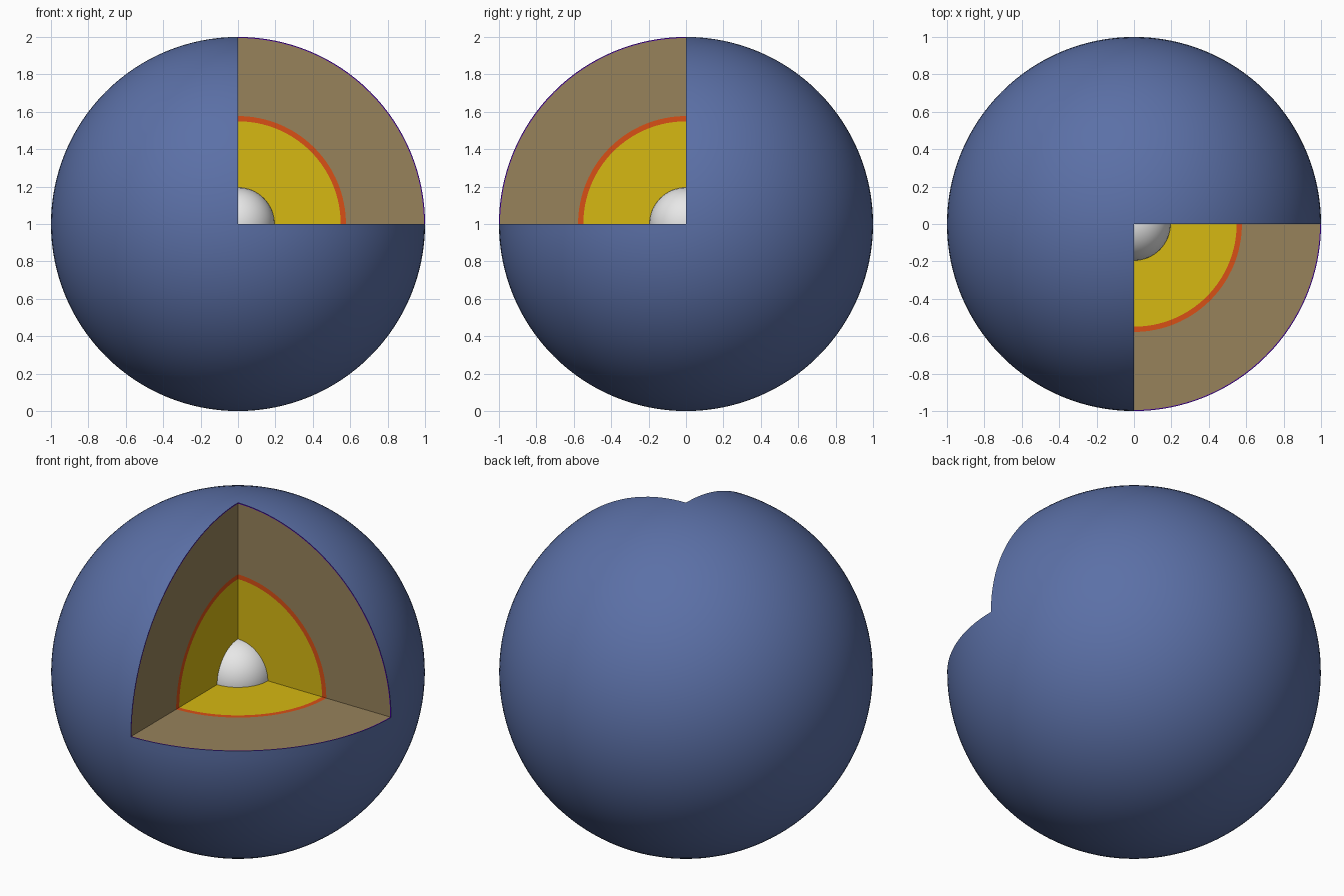
import bpy, bmesh, math
from mathutils import Matrix

if "Cube" in bpy.data.objects:
    bpy.data.objects.remove(bpy.data.objects["Cube"])

CENTRE = (0, 0, 1)


def material(name, rgb):
    m = bpy.data.materials.new(name)
    m.diffuse_color = (*rgb, 1)
    m.use_nodes = True
    m.node_tree.nodes["Principled BSDF"].inputs["Base Color"].default_value = m.diffuse_color
    return m


blue = material("ocean blue", (0.105, 0.162, 0.385))
indigo = material("crust indigo", (0.07, 0.0, 0.42))
brown = material("mantle brown", (0.31, 0.225, 0.105))
orange = material("boundary orange", (0.69, 0.08, 0.008))
yellow = material("core yellow", (0.67, 0.48, 0.006))
white = material("centre white", (0.8, 0.8, 0.8))


def finish(bm, name, mats):
    me = bpy.data.meshes.new(name)
    bm.to_mesh(me)
    bm.free()
    ob = bpy.data.objects.new(name, me)
    ob.location = CENTRE
    bpy.context.collection.objects.link(ob)
    for m in mats:
        me.materials.append(m)
    bpy.ops.object.select_all(action='DESELECT')
    ob.select_set(True)
    bpy.context.view_layer.objects.active = ob
    bpy.ops.object.shade_smooth_by_angle(angle=math.radians(30))
    return ob


def shell(name, r_out, r_in, surface, cut):
    """Thick spherical shell with the front-right-top octant removed."""
    bm = bmesh.new()
    bmesh.ops.create_uvsphere(bm, u_segments=128, v_segments=64, radius=r_out)
    gone = []
    for f in bm.faces:
        c = f.calc_center_median()
        if c.x > 0 and c.y < 0 and c.z > 0:
            gone.append(f)
    bmesh.ops.delete(bm, geom=gone, context='FACES')
    # inner skin
    outer = bm.faces[:]
    rim = [e for e in bm.edges if e.is_boundary]
    ret = bmesh.ops.duplicate(bm, geom=bm.verts[:] + bm.edges[:] + outer)
    vmap = ret["vert_map"]
    inner_faces = [g for g in ret["geom"] if isinstance(g, bmesh.types.BMFace)]
    inner_verts = [g for g in ret["geom"] if isinstance(g, bmesh.types.BMVert)]
    bmesh.ops.scale(bm, vec=[r_in / r_out] * 3, verts=inner_verts)
    for f in inner_faces:
        f.material_index = 1
    bmesh.ops.reverse_faces(bm, faces=inner_faces)
    # flat cut walls, wound opposite to the neighbouring outer face
    for e in rim:
        loop = e.link_loops[0]
        a, b = loop.vert, loop.link_loop_next.vert
        f = bm.faces.new((b, a, vmap[a], vmap[b]))
        f.material_index = 1
    return finish(bm, name, [surface, cut])


# nested layers, outside to inside
shell("crust", 1.0, 0.9945, blue, indigo)
shell("mantle", 0.9945, 0.577, brown, brown)
shell("core_boundary", 0.577, 0.549, orange, orange)
shell("outer_core", 0.549, 0.15, yellow, yellow)

# whole ball showing in the cut
bm = bmesh.new()
bmesh.ops.create_uvsphere(bm, u_segments=64, v_segments=32, radius=0.195)
finish(bm, "inner_core", [white])
